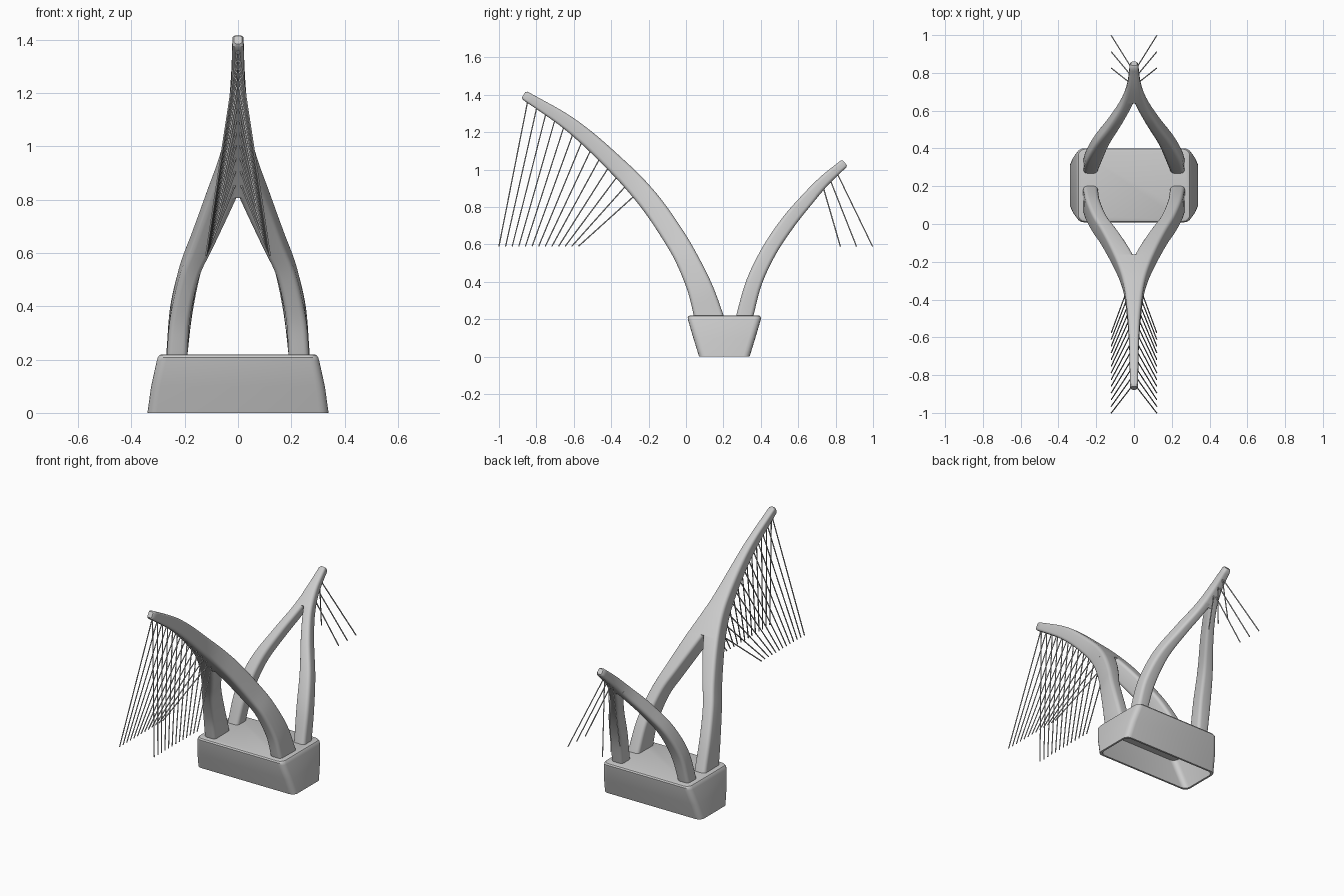
import bpy, bmesh, math
from mathutils import Vector

cube = bpy.data.objects.get("Cube")
if cube:
    bpy.data.objects.remove(cube, do_unlink=True)

grey = bpy.data.materials.new("light_grey")
grey.use_nodes = True
tone = (0.6, 0.6, 0.6, 1)
grey.diffuse_color = tone
grey.node_tree.nodes["Principled BSDF"].inputs["Base Color"].default_value = tone


def finish(bm, name):
    """Turn a bmesh into a named, smooth-shaded object."""
    bmesh.ops.recalc_face_normals(bm, faces=bm.faces)
    mesh = bpy.data.meshes.new(name)
    bm.to_mesh(mesh)
    bm.free()
    mesh.materials.append(grey)
    obj = bpy.data.objects.new(name, mesh)
    bpy.context.collection.objects.link(obj)
    bpy.ops.object.select_all(action='DESELECT')
    obj.select_set(True)
    bpy.context.view_layer.objects.active = obj
    bpy.ops.object.shade_smooth_by_angle(angle=math.radians(35))
    return obj


def rounded_rect(hx, hy, r, n=4):
    pts = []
    for k, (sx, sy) in enumerate(((1, 1), (-1, 1), (-1, -1), (1, -1))):
        for i in range(n + 1):
            a = (k + i / n) * math.pi / 2
            pts.append((sx * (hx - r) + r * math.cos(a), sy * (hy - r) + r * math.sin(a)))
    return pts


def loft(rings):
    """Skin closed rings of points and cap both ends."""
    bm = bmesh.new()
    loops = [[bm.verts.new(p) for p in ring] for ring in rings]
    for a, b in zip(loops, loops[1:]):
        for i in range(len(a)):
            j = (i + 1) % len(a)
            bm.faces.new((a[i], a[j], b[j], b[i]))
    bm.faces.new(loops[0])
    bm.faces.new(loops[-1])
    return bm


def smooth_path(stations, steps=6):
    """Catmull-Rom interpolation of stations of any dimension."""
    p = [Vector(s) for s in stations]
    p = [p[0] * 2 - p[1]] + p + [p[-1] * 2 - p[-2]]
    out = []
    for a, b, c, d in zip(p, p[1:], p[2:], p[3:]):
        for i in range(steps):
            t = i / steps
            out.append((b * 2 + (c - a) * t + (a * 2 - b * 5 + c * 4 - d) * t * t
                        + (b * 3 - a - c * 3 + d) * t ** 3) / 2)
    return out + [p[-2]]


def sections(path, is_mast):
    """Rounded sections square to the path; a mast spans both sides of x = 0."""
    rings = []
    for i, s in enumerate(path):
        y, z, thick, outer, inner = s
        step = path[min(i + 1, len(path) - 1)] - path[max(i - 1, 0)]
        tangent = Vector((0, step[0], step[1])).normalized()
        normal = Vector((0, -tangent.z, tangent.y))
        low = -outer if is_mast else inner
        hx, hy = (outer - low) / 2, thick / 2
        centre = Vector(((outer + low) / 2, y, z))
        r = min(0.02, hx * 0.6, hy * 0.6)
        rings.append([centre + Vector((u, 0, 0)) + normal * v
                      for u, v in rounded_rect(hx, hy, r)])
    return rings


def build_arch(name, stations):
    path = smooth_path(stations)
    join = next(i for i, s in enumerate(path) if s[4] < 0)
    # two legs, cut level just under the deck of the base
    for side, sign in (("left", 1), ("right", -1)):
        bm = loft(sections(path[:join + 1], False))
        cut = bmesh.ops.bisect_plane(bm, geom=bm.verts[:] + bm.edges[:] + bm.faces[:],
                                     plane_co=(0, 0, 0.21), plane_no=(0, 0, -1), clear_outer=True)
        rim = [e for e in cut["geom_cut"] if isinstance(e, bmesh.types.BMEdge)]
        bmesh.ops.holes_fill(bm, edges=rim)
        for v in bm.verts:
            v.co.x *= sign
        finish(bm, f"{name}_{side}_leg")
    # single mast above the fork, with a softened tip
    mast = path[join - 1:]
    tip = mast[-1].copy()
    tip += (mast[-1] - mast[-2]).normalized() * 0.01
    tip[2], tip[3] = mast[-1][2] * 0.7, mast[-1][3] * 0.7
    finish(loft(sections(mast + [tip], True)), f"{name}_mast")
    return path


def build_cables(name, path, count, top_ys, foot_ys):
    """Pairs of thin stays from the mast spine to both deck edges."""
    bm = bmesh.new()
    radius = 0.0035
    for i in range(count):
        t = i / (count - 1)
        y = top_ys[0] + (top_ys[1] - top_ys[0]) * t
        foot = foot_ys[0] + (foot_ys[1] - foot_ys[0]) * t
        a, b = next((a, b) for a, b in zip(path, path[1:])
                    if min(a[0], b[0]) <= y <= max(a[0], b[0]))
        z = a[1] + (b[1] - a[1]) * (y - a[0]) / (b[0] - a[0]) - 0.012
        for sign in (1, -1):
            top, end = Vector((0, y, z)), Vector((sign * 0.12, foot, 0.59))
            axis = end - top
            turn = axis.to_track_quat('Z', 'Y').to_matrix().to_4x4()
            turn.translation = (top + end) / 2
            bmesh.ops.create_cone(bm, cap_ends=True, segments=6, radius1=radius,
                                  radius2=radius, depth=axis.length, matrix=turn)
    finish(bm, name)


# Hollow base, open underneath: up the outside, then down the inside
def base_ring(hx, hy, z, r=0.035):
    return [(x, y + 0.205, z) for x, y in rounded_rect(hx, hy, r)]


inside = [base_ring(0.328, 0.123, 0), base_ring(0.29, 0.183, 0.2)]
outside = [base_ring(0.34, 0.135, 0), base_ring(0.326, 0.166, 0.1),
           base_ring(0.305, 0.194, 0.195), base_ring(0.301, 0.196, 0.208),
           base_ring(0.295, 0.191, 0.217), base_ring(0.286, 0.183, 0.22)]
shell = loft(inside[::-1] + outside)
finish(shell, "base")

# Arch stations: y, z, thickness, outer x, inner x
front_path = build_arch("front", [
    (0.145, 0.13, 0.155, 0.275, 0.195), (0.12, 0.22, 0.153, 0.268, 0.19),
    (0.073, 0.37, 0.135, 0.255, 0.18), (0, 0.53, 0.12, 0.22, 0.145),
    (-0.07, 0.65, 0.117, 0.175, 0.09), (-0.172, 0.8, 0.113, 0.12, 0.02),
    (-0.272, 0.92, 0.107, 0.076, -0.03), (-0.37, 1.02, 0.098, 0.05, -0.05),
    (-0.52, 1.16, 0.087, 0.033, -0.05), (-0.66, 1.27, 0.073, 0.025, -0.05),
    (-0.86, 1.395, 0.05, 0.021, -0.05)])
back_path = build_arch("back", [
    (0.295, 0.13, 0.09, 0.273, 0.195), (0.315, 0.22, 0.09, 0.268, 0.19),
    (0.365, 0.4, 0.085, 0.253, 0.168), (0.447, 0.57, 0.081, 0.207, 0.13),
    (0.548, 0.72, 0.079, 0.13, 0.065), (0.648, 0.84, 0.071, 0.067, 0.008),
    (0.74, 0.94, 0.06, 0.036, -0.03), (0.842, 1.03, 0.047, 0.022, -0.05)])

build_cables("front_cables", front_path, 13, (-0.845, -0.25), (-1, -0.575))
build_cables("back_cables", back_path, 3, (0.73, 0.805), (0.825, 0.997))
